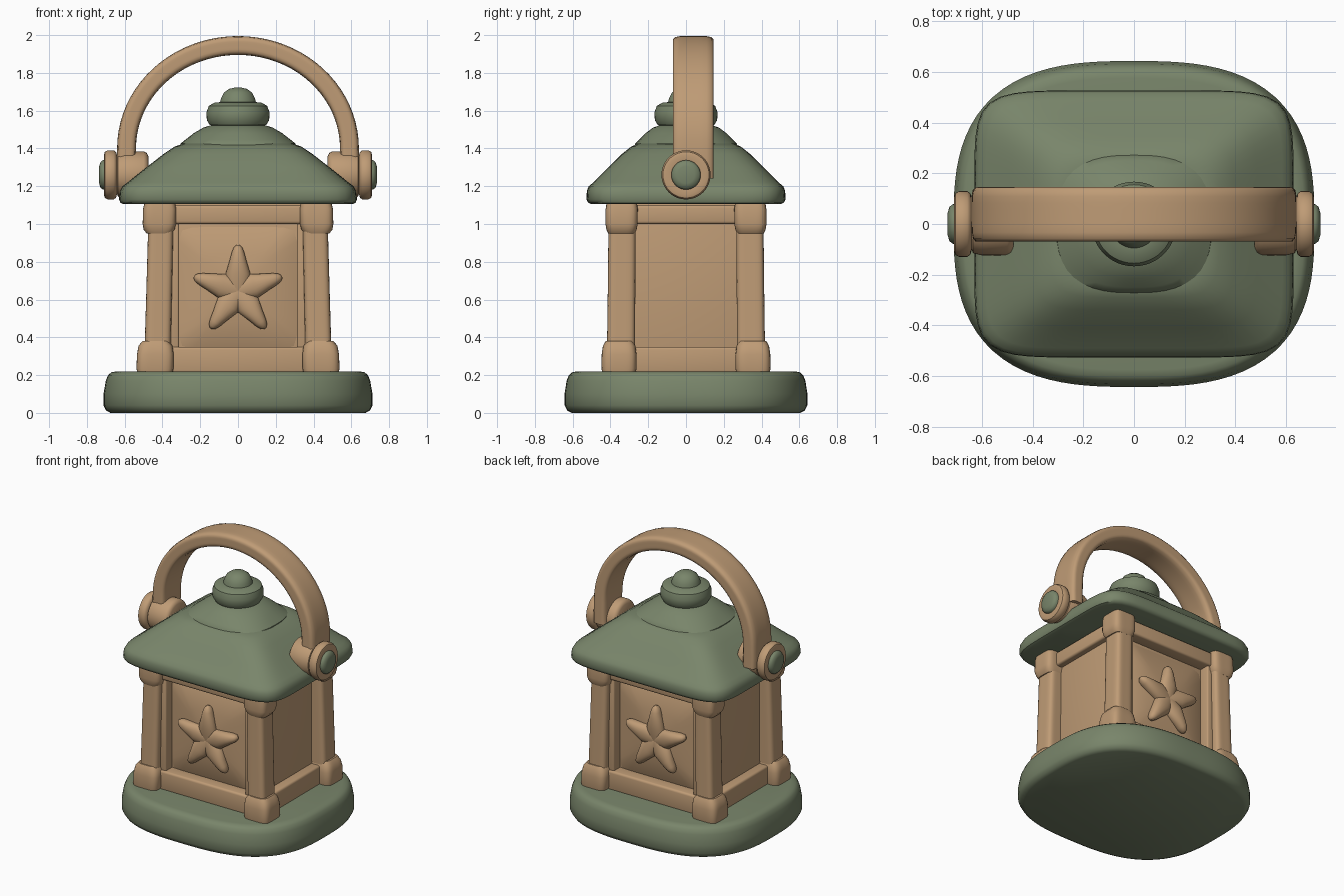
import bpy, bmesh, math

if "Cube" in bpy.data.objects:
    bpy.data.objects.remove(bpy.data.objects["Cube"])


def material(name, rgb):
    m = bpy.data.materials.new(name)
    m.diffuse_color = (*rgb, 1)
    m.use_nodes = True
    m.node_tree.nodes["Principled BSDF"].inputs["Base Color"].default_value = m.diffuse_color
    return m


GREEN = material("sage green", (0.19, 0.235, 0.145))
TAN = material("warm tan", (0.52, 0.33, 0.18))


def finish(bm, name, mat, angle=40):
    bmesh.ops.recalc_face_normals(bm, faces=bm.faces)
    me = bpy.data.meshes.new(name)
    bm.to_mesh(me)
    bm.free()
    ob = bpy.data.objects.new(name, me)
    bpy.context.collection.objects.link(ob)
    me.materials.append(mat)
    bpy.ops.object.select_all(action='DESELECT')
    ob.select_set(True)
    bpy.context.view_layer.objects.active = ob
    bpy.ops.object.shade_smooth_by_angle(angle=math.radians(angle))
    return ob


def superellipse(a, b, n, steps):
    pts = []
    for i in range(steps):
        t = 2 * math.pi * i / steps
        c, s = math.cos(t), math.sin(t)
        k = (abs(c) ** n + abs(s) ** n) ** (-1 / n)
        pts.append((a * c * k, b * s * k))
    return pts


def skin(loops, name, mat, angle=40):
    bm = bmesh.new()
    rows = [[bm.verts.new(p) for p in loop] for loop in loops]
    count = len(rows[0])
    for lo, hi in zip(rows, rows[1:]):
        for i in range(count):
            j = (i + 1) % count
            bm.faces.new((lo[i], lo[j], hi[j], hi[i]))
    bm.faces.new(rows[0])
    bm.faces.new(rows[-1])
    return finish(bm, name, mat, angle)


def loft(name, mat, rings, place=lambda x, y, z: (x, y, z), steps=48, cx=0, cy=0, angle=40):
    # each ring is (height, half width, half depth, squareness)
    loops = [[place(x + cx, y + cy, z) for x, y in superellipse(a, b, n, steps)]
             for z, a, b, n in rings]
    return skin(loops, name, mat, angle)


def box(name, mat, lo, hi, bevel=0.015):
    bm = bmesh.new()
    bmesh.ops.create_cube(bm, size=1)
    for v in bm.verts:
        v.co = [(l + h) / 2 + c * (h - l) for l, h, c in zip(lo, hi, v.co)]
    bmesh.ops.bevel(bm, geom=bm.edges[:], offset=bevel, segments=3, profile=0.5, affect='EDGES')
    return finish(bm, name, mat)


# base slab with bulging sides
loft("base", GREEN, [(0, .675, .605, 2.8), (.012, .698, .628, 2.8), (.04, .712, .643, 2.8),
                     (.10, .712, .643, 2.8), (.17, .70, .632, 2.8), (.20, .688, .62, 2.8),
                     (.215, .67, .602, 2.8), (.22, .64, .575, 2.8)], steps=96)

# roof: eave, hipped slopes, flat shoulder
loft("roof", GREEN, [(1.105, .605, .50, 7), (1.112, .622, .517, 7), (1.13, .63, .527, 7),
                     (1.175, .625, .525, 7), (1.20, .612, .515, 7), (1.22, .585, .49, 7),
                     (1.30, .485, .41, 7), (1.37, .395, .34, 6), (1.41, .335, .29, 5),
                     (1.425, .29, .255, 4)], steps=96)
loft("roof_dome", GREEN, [(1.40, .31, .275, 2.8), (1.425, .305, .27, 2.8), (1.445, .28, .25, 2.6),
                          (1.48, .235, .215, 2.3), (1.51, .185, .175, 2), (1.53, .12, .12, 2)])

# finial: flattened ring and ball
finial = [(.12, 1.515), (.15, 1.525), (.165, 1.55), (.167, 1.59), (.155, 1.625), (.125, 1.642),
          (.095, 1.645), (.09, 1.665), (.075, 1.695), (.048, 1.715), (.015, 1.723)]
loft("finial", GREEN, [(z, r, r, 2) for r, z in finial])

# lantern body inside the frame
box("body_core", TAN, (-.395, -.30, .2), (.395, .30, 1.12), .005)

# corner posts with feet and caps
for sx in (-1, 1):
    for sy in (-1, 1):
        def lean(x, y, z, sx=sx, sy=sy):
            k = (z - .22) / .89
            return (x + sx * (.428 - .022 * k), y + sy * (.345 - .008 * k), z)
        loft("corner_post", TAN, [(.2, .07, .075, 5), (.6, .068, .073, 5), (1.12, .066, .072, 5)], lean)
        loft("post_foot", TAN, [(.2, .09, .085, 5), (.235, .098, .093, 5), (.31, .097, .092, 5),
                                (.355, .09, .086, 4), (.38, .07, .072, 4)], lean,
             cx=sx * .012, cy=sy * .01)
        loft("post_cap", TAN, [(.95, .066, .07, 4), (.97, .082, .08, 4), (1.0, .088, .085, 5),
                               (1.08, .088, .085, 5), (1.115, .08, .08, 5)], lean,
             cx=sx * .008, cy=sy * .003)

# rails, door strips, raised panels and stars on front and back
for s, side in ((-1, "front"), (1, "back")):
    def span(a, b):
        return (min(s * a, s * b), max(s * a, s * b))
    y0, y1 = span(.27, .385)
    box(side + "_top_rail", TAN, (-.38, y0, 1.0), (.38, y1, 1.10))
    box(side + "_bottom_rail", TAN, (-.38, y0, .21), (.38, y1, .35))
    y0, y1 = span(.27, .37)
    for x in (-1, 1):
        xs = sorted((x * .312, x * .38))
        box(side + "_strip", TAN, (xs[0], y0, .3), (xs[1], y1, 1.05), .01)
    loft(side + "_panel", TAN, [(.29, .33, .34, 12), (.302, .31, .32, 12), (.325, .17, .18, 4),
                                (.34, .08, .08, 2)],
         lambda x, y, z: (x, s * z, .66 + y))
    for i in range(5):
        a = i * 2 * math.pi / 5
        ca, sa = math.cos(a), math.sin(a)
        loft(side + "_star_arm", TAN,
             [(0, .05, .026, 2.2), (.09, .066, .045, 2.2), (.16, .045, .043, 2.2),
              (.205, .033, .037, 2.2), (.232, .022, .026, 2.2), (.245, .007, .01, 2)],
             lambda w, d, z: (z * sa + w * ca, s * (.338 + d), .645 + z * ca - w * sa), steps=24)

for sx, side in ((-1, "left"), (1, "right")):
    xs = sorted((sx * .36, sx * .44))
    box(side + "_top_rail", TAN, (xs[0], -.31, 1.0), (xs[1], .31, 1.10))
    xs = sorted((sx * .36, sx * .46))
    box(side + "_bottom_rail", TAN, (xs[0], -.31, .21), (xs[1], .31, .35))

# carrying handle: flat band swept over straight legs and an arch
path = [(.59, 1.24, 0), (.592, 1.32, 0)]
path += [(.59 * math.cos(t), 1.40 + .545 * math.sin(t), t)
         for t in (math.pi * i / 40 for i in range(41))]
path += [(-.592, 1.32, math.pi), (-.59, 1.24, math.pi)]
loops = []
for x, z, t in path:
    nx, nz = .545 * math.cos(t), .59 * math.sin(t)
    ln = math.hypot(nx, nz)
    nx, nz = nx / ln, nz / ln
    loops.append([(x + nx * d, y + .038, z + nz * d) for d, y in superellipse(.05, .108, 6, 32)])
skin(loops, "handle", TAN)

# handle pivots: inner boss, outer washer, green pin
for sx, side in ((-1, "left"), (1, "right")):
    def pivot(name, mat, prof):
        loft(side + name, mat, [(h, r, r, 2) for h, r in prof],
             lambda x, y, z: (sx * z, x, 1.26 + y), steps=40)
    pivot("_pivot_boss", TAN, [(.475, .10), (.485, .118), (.50, .124), (.60, .124),
                               (.635, .115), (.645, .09), (.67, .09)])
    pivot("_pivot_washer", TAN, [(.64, .10), (.645, .12), (.658, .13), (.69, .13),
                                 (.705, .122), (.71, .105), (.705, .08)])
    pivot("_pivot_pin", GREEN, [(.68, .078), (.715, .078), (.728, .068), (.735, .045)])
